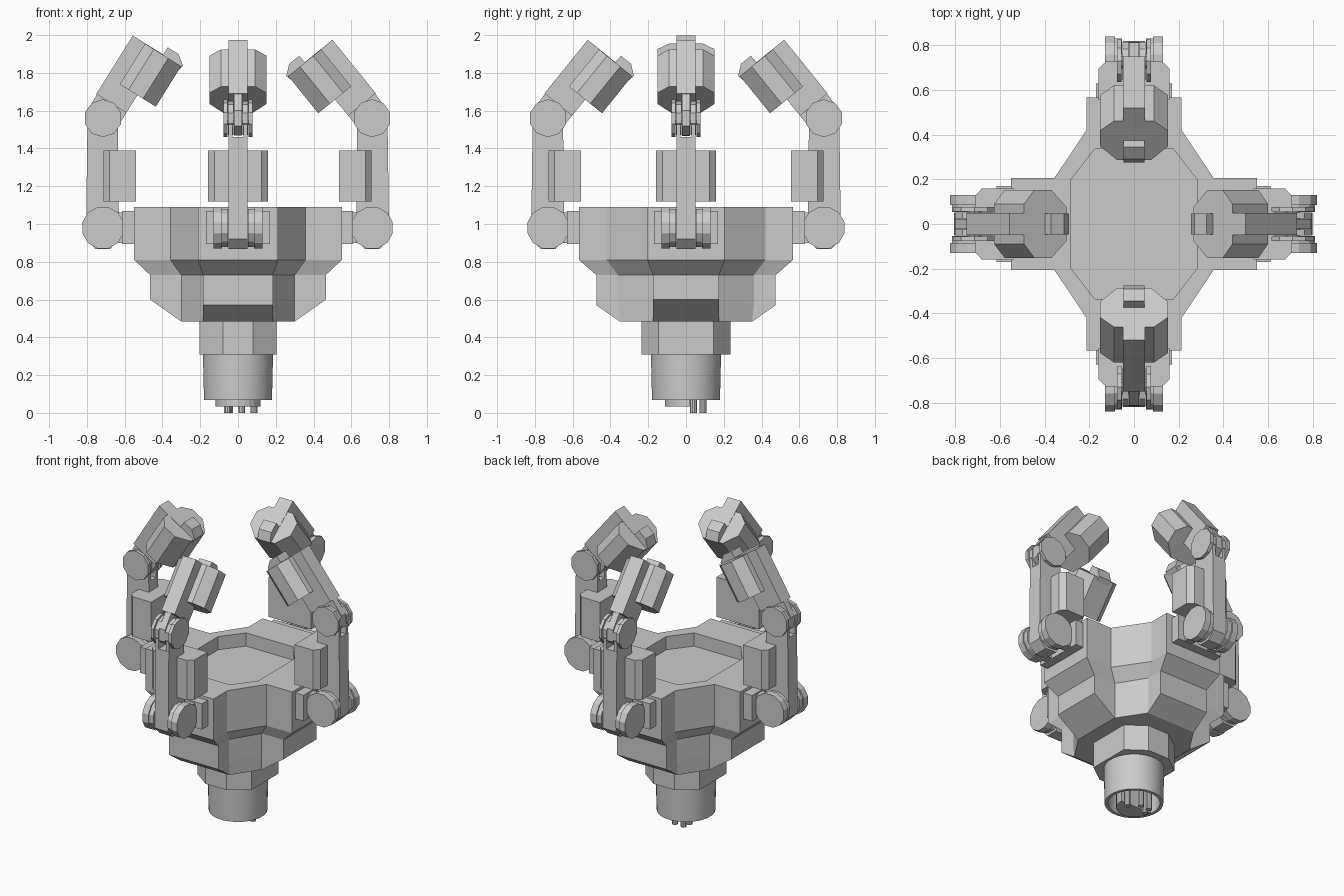
import bpy, bmesh
from math import pi, cos, sin, radians
from mathutils import Matrix, Vector

if "Cube" in bpy.data.objects:
    bpy.data.objects.remove(bpy.data.objects["Cube"])


def loft(name, rings, mat=Matrix(), smooth=False):
    """Skin a list of equal-length point rings and cap both ends."""
    bm = bmesh.new()
    loops = [[bm.verts.new(mat @ Vector(p)) for p in ring] for ring in rings]
    n = len(loops[0])
    for lo, hi in zip(loops, loops[1:]):
        for i in range(n):
            j = (i + 1) % n
            bm.faces.new((lo[i], lo[j], hi[j], hi[i]))
    bm.faces.new(loops[0][::-1])
    bm.faces.new(loops[-1])
    bmesh.ops.recalc_face_normals(bm, faces=bm.faces[:])
    me = bpy.data.meshes.new(name)
    bm.to_mesh(me)
    bm.free()
    ob = bpy.data.objects.new(name, me)
    bpy.context.collection.objects.link(ob)
    if smooth:
        bpy.ops.object.select_all(action='DESELECT')
        ob.select_set(True)
        bpy.context.view_layer.objects.active = ob
        bpy.ops.object.shade_smooth_by_angle(angle=radians(35))
    return ob


def side_prism(name, xz, y0, y1, mat):
    return loft(name, [[(x, y, z) for x, z in xz] for y in (y0, y1)], mat)


def up_prism(name, xy, z0, z1, mat=Matrix()):
    return loft(name, [[(x, y, z) for x, y in xy] for z in (z0, z1)], mat)


def ngon(r, n, cx=0, cy=0):
    return [(cx + r * cos(2 * pi * (i + .5) / n), cy + r * sin(2 * pi * (i + .5) / n))
            for i in range(n)]


def rect(x0, x1, y0, y1):
    return [(x0, y0), (x1, y0), (x1, y1), (x0, y1)]


def lathe(name, prof, n):
    return loft(name, [[(x, y, z) for x, y in ngon(r, n)] for r, z in prof], smooth=True)


def four_way(quadrant):
    """Mirror first-quadrant points (x axis to y axis) into a closed outline."""
    q = list(quadrant)
    left = [(-x, y) for x, y in reversed(q)]
    return q + left + [(-x, -y) for x, y in q] + [(x, -y) for x, y in reversed(q)]


def mirror_y(half):
    return half + [(x, -y) for x, y in reversed(half)]


# Cross-shaped palm: stacked outlines, (x reach, y reach, inner x, inner y, half widths, z x-arm, z y-arm)
def cross(ax, ay, ix, iy, wx, wy, zx, zy):
    pts = four_way([(ax, wy), (ix, wy), (wx, iy), (wx, ay)])
    return [(x, y, zx if abs(x) > abs(y) else zy) for x, y in pts]


bottom = cross(.302, .352, .30, .35, .185, .175, .485, .485)
shelf = cross(.465, .475, .30, .36, .185, .175, .60, .57)
# the inner corners stay at the bottom width, so the shelf only moves the arms
palm = loft("palm", [
    bottom, shelf,
    cross(.465, .475, .30, .36, .185, .175, .73, .73),
    cross(.55, .567, .357, .42, .213, .205, .81, .81),
    cross(.55, .567, .357, .42, .213, .205, 1.09, 1.09)])
cutter = up_prism("palm_recess_cutter", four_way([(.285, .195), (.175, .337)]), 1.0, 1.2)
cutter.hide_render = True
cutter.hide_viewport = True
cut = palm.modifiers.new("recess", 'BOOLEAN')
cut.operation = 'DIFFERENCE'
cut.solver = 'EXACT'
cut.object = cutter

# Neck and plug
up_prism("neck", four_way([(.203, .145), (.08, .235)]), .31, .49)
lathe("plug_shell", [(.187, .32), (.181, .067), (.16, .067), (.16, .22)], 28)
half_disc = [(.118 * cos(a), .02 + .13 * sin(a)) for a in [-pi * i / 12 for i in range(13)]]
up_prism("plug_key", half_disc, .033, .23)
for x, y in [(-.055, .04), (.02, .09), (.085, .04), (-.045, .09)]:
    up_prism("plug_pin", ngon(.019, 10, x, y), 0, .23)


def finger(label, angle, r, tilt):
    base = Matrix.Rotation(radians(angle), 4, 'Z')
    lo, hi = .98, 1.56
    tip = base @ Matrix.Translation((r, 0, hi)) @ Matrix.Rotation(-radians(tilt), 4, 'Y')

    # Palm bracket and lower knuckle
    up_prism(label + "_bracket", rect(.5, r - .1, -.17, .17), .895, 1.07, base)
    for s in (-1, 1):
        side_prism(label + "_bracket_arm", rect(r - .18, r, .90, 1.06), s * .06, s * .12, base)
        side_prism(label + "_lower_knuckle", ngon(.104, 12, r, lo), s * .054, s * .085, base)
        side_prism(label + "_lower_cap", ngon(.113, 12, r, lo), s * .085, s * .13, base)

    # Lower link with forked top
    side_prism(label + "_lower_link", [
        (r - .08, 1.46), (r - .085, .93), (r - .04, .868), (r + .04, .868),
        (r + .09, .92), (r + .083, 1.46)], -.05, .05, base)
    for s in (-1, 1):
        side_prism(label + "_fork", rect(r - .08, r + .082, 1.45, hi), s * .028, s * .05, base)
        side_prism(label + "_upper_knuckle", ngon(.09, 10, r, hi), s * .025, s * .052, base)
        side_prism(label + "_upper_cap", ngon(.1, 10, r, hi), s * .055, s * .077, base)
    side_prism(label + "_upper_pin", ngon(.035, 10, r, hi), -.07, .07, base)

    # Lower grip pad
    up_prism(label + "_lower_pad", mirror_y([(r - .175, .16), (r - .035, .16), (r - .003, .125)]),
             1.12, 1.39, base)

    # Tilted fingertip: tongue, link, pad and nib
    side_prism(label + "_tip_tongue", [(-.09, .12), (-.09, -.02), (-.04, -.085), (.04, -.085),
                                       (.09, -.02), (.095, .12)], -.022, .022, tip)
    side_prism(label + "_tip_link", rect(-.09, .098, .09, .455), -.05, .05, tip)
    prof = mirror_y([(.02, .09), (-.035, .152), (-.125, .152), (-.205, .075)])
    up_prism(label + "_tip_pad", prof, .2, .453, tip)
    side_prism(label + "_tip_nib", [(-.09, .44), (-.2, .40), (-.212, .46), (-.16, .5), (-.092, .5)],
               -.047, .047, tip)


finger("right_finger", 0, .71, 39)
finger("back_finger", 90, .73, 39)
finger("left_finger", 180, .715, 32)
finger("front_finger", 270, .73, 39)
